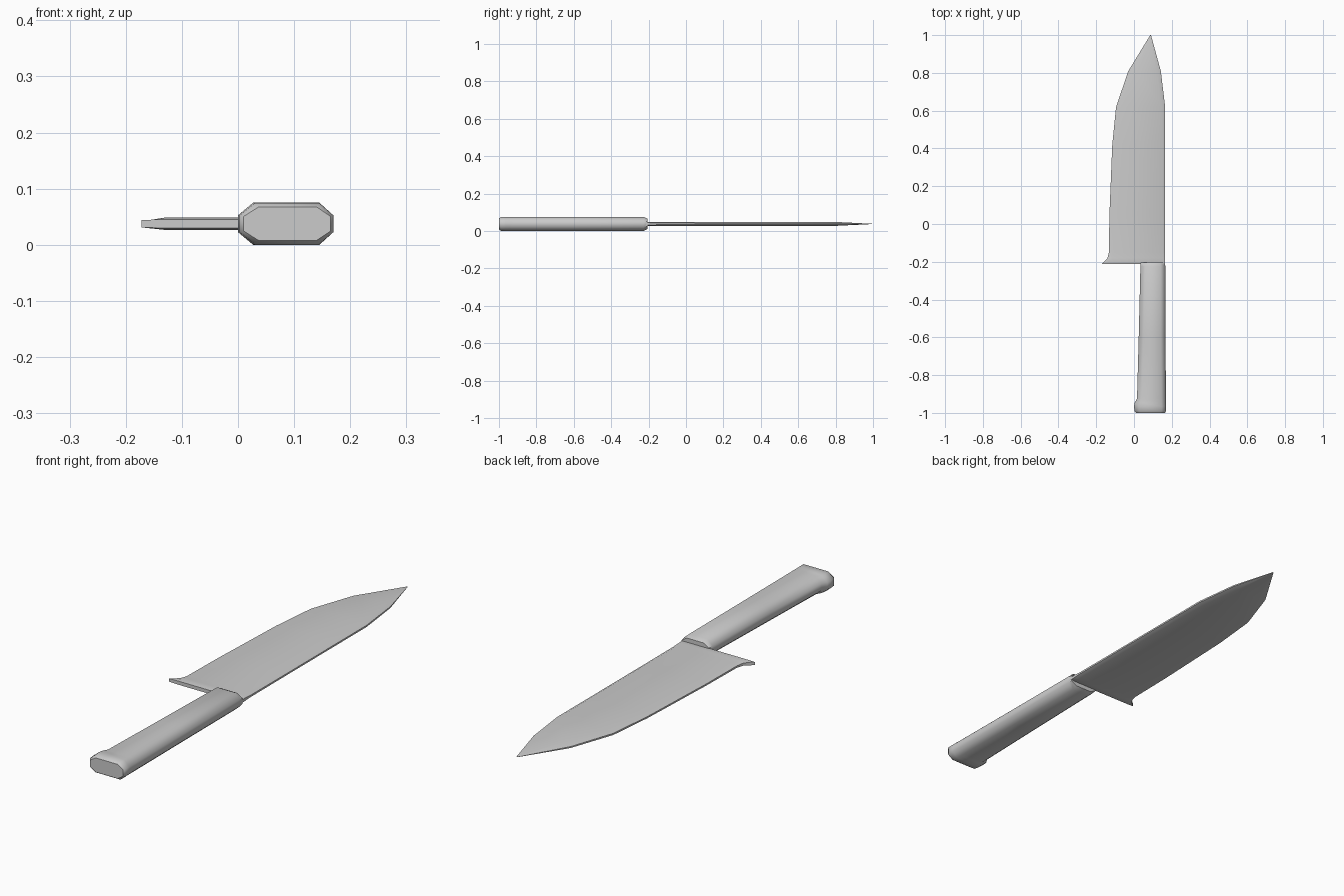
import bpy, bmesh

ZC = 0.0375  # mid height of the knife


def loft(name, stations, angle):
    """Octagonal sections along y: (y, x_left, x_right, half_height, left_bevel, right_bevel, edge_half)."""
    bm = bmesh.new()
    rings = []
    for y, l, r, h, bl, br, e in stations:
        pts = [(l, -e), (l + bl, -h), (r - br, -h), (r, -e),
               (r, e), (r - br, h), (l + bl, h), (l, e)]
        rings.append([bm.verts.new((x, y, ZC + z)) for x, z in pts])
    for a, b in zip(rings, rings[1:]):
        for i in range(8):
            j = (i + 1) % 8
            bm.faces.new((a[i], a[j], b[j], b[i]))
    bm.faces.new(rings[0])
    bm.faces.new(rings[-1])
    bmesh.ops.recalc_face_normals(bm, faces=bm.faces)
    me = bpy.data.meshes.new(name)
    bm.to_mesh(me)
    bm.free()
    ob = bpy.data.objects.new(name, me)
    bpy.context.collection.objects.link(ob)
    bpy.ops.object.select_all(action='DESELECT')
    bpy.context.view_layer.objects.active = ob
    ob.select_set(True)
    bpy.ops.object.shade_smooth_by_angle(angle=angle)
    return ob


# Handle with chamfered section and a flared butt
loft("handle", [
    (-1.000, 0.010, 0.165, 0.030, 0.027, 0.025, 0.013),
    (-0.990, 0.003, 0.170, 0.0365, 0.027, 0.025, 0.015),
    (-0.965, 0.000, 0.170, 0.0375, 0.027, 0.025, 0.015),
    (-0.945, 0.004, 0.169, 0.0375, 0.027, 0.025, 0.015),
    (-0.925, 0.016, 0.169, 0.0375, 0.026, 0.025, 0.015),
    (-0.600, 0.025, 0.167, 0.0375, 0.026, 0.025, 0.015),
    (-0.225, 0.034, 0.166, 0.0370, 0.026, 0.025, 0.015),
    (-0.205, 0.036, 0.164, 0.0270, 0.026, 0.025, 0.012),
], 0.9)

# Blade with bevelled edges, pointed heel and tapered tip
loft("blade", [
    (-0.212, -0.172, 0.165, 0.0075, 0.030, 0.015, 0.0065),
    (-0.200, -0.158, 0.165, 0.0110, 0.028, 0.015, 0.0065),
    (-0.180, -0.140, 0.165, 0.0110, 0.026, 0.015, 0.0055),
    (-0.150, -0.133, 0.165, 0.0110, 0.026, 0.015, 0.0040),
    (0.050, -0.130, 0.165, 0.0110, 0.028, 0.015, 0.0035),
    (0.420, -0.115, 0.165, 0.0110, 0.032, 0.015, 0.0035),
    (0.620, -0.095, 0.165, 0.0110, 0.036, 0.018, 0.0035),
    (0.810, -0.030, 0.142, 0.0100, 0.040, 0.022, 0.0030),
    (1.000, 0.086, 0.090, 0.0006, 0.001, 0.001, 0.0004),
], 0.7)
